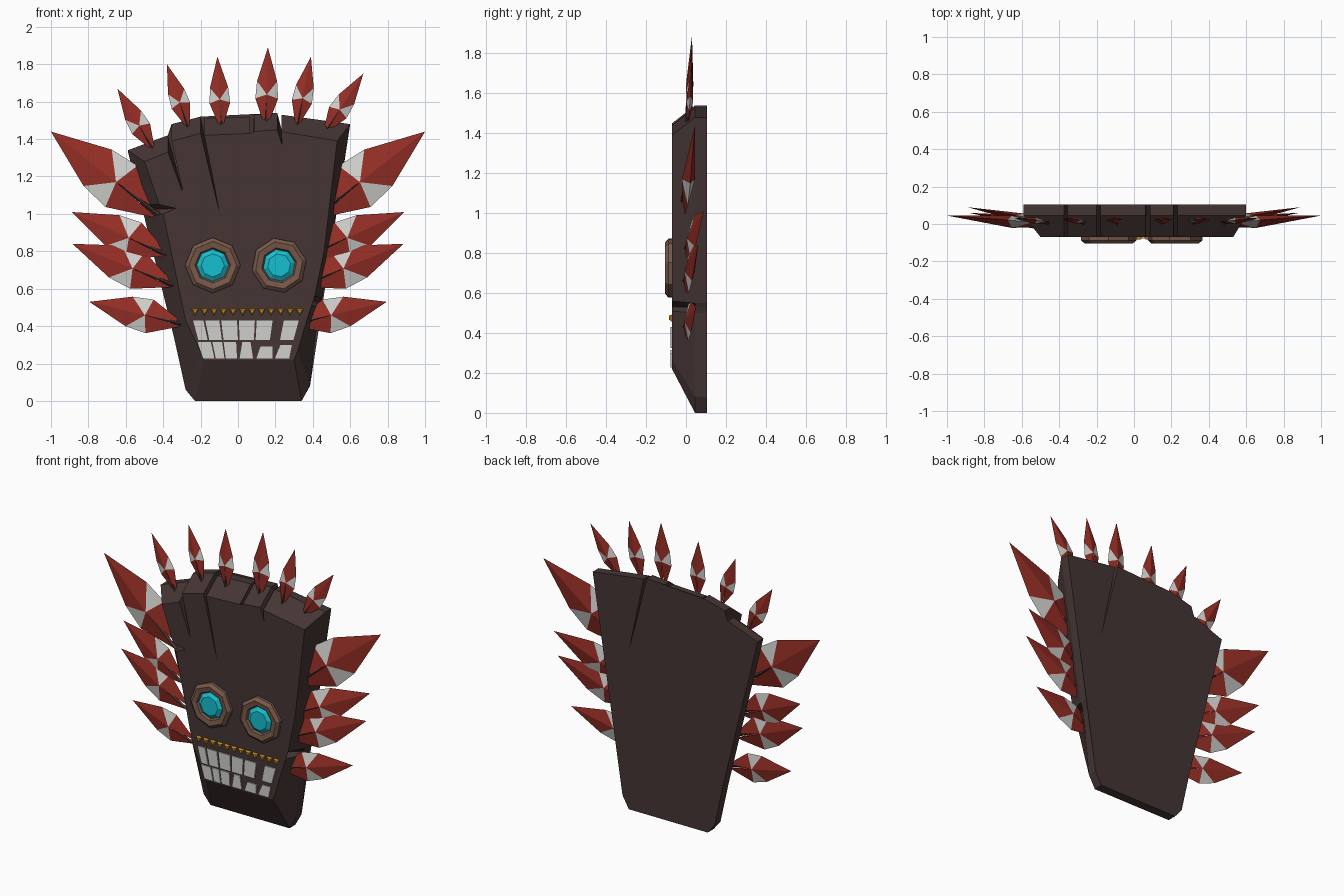
import bpy, bmesh, math
from mathutils import Vector

cube = bpy.data.objects.get("Cube")
if cube:
    bpy.data.objects.remove(cube, do_unlink=True)


def material(name, *rgb):
    mat = bpy.data.materials.new(name)
    mat.use_nodes = True
    color = (*rgb, 1)
    mat.diffuse_color = color
    mat.node_tree.nodes["Principled BSDF"].inputs["Base Color"].default_value = color
    return mat


DARK = material("dark wood", .058, .036, .034)
RED = material("feather red", .3, .027, .019)
WHITE = material("bone white", .62, .62, .6)
WOOD = material("light wood", .19, .1, .07)
CYAN = material("gem cyan", .008, .52, .62)
GOLD = material("gold", .62, .29, .02)


def finish(name, bm, *mats):
    bmesh.ops.recalc_face_normals(bm, faces=bm.faces)
    mesh = bpy.data.meshes.new(name)
    bm.to_mesh(mesh)
    bm.free()
    for mat in mats:
        mesh.materials.append(mat)
    obj = bpy.data.objects.new(name, mesh)
    bpy.context.scene.collection.objects.link(obj)
    return obj


def loft(name, rings, *mats):
    """Skin rings of equal length and cap both ends."""
    bm = bmesh.new()
    loops = [[bm.verts.new(p) for p in ring] for ring in rings]
    count = len(loops[0])
    for a, b in zip(loops, loops[1:]):
        for i in range(count):
            j = (i + 1) % count
            bm.faces.new((a[i], a[j], b[j], b[i]))
    caps = [bm.faces.new(loops[0]), bm.faces.new(loops[-1])]
    bmesh.ops.triangulate(bm, faces=caps)
    return finish(name, bm, *mats)


# Board outline: back corner and matching front corner, (x, z) each
lower_left = [((-.23, 0), (-.18, .22)), ((-.28, .06), (-.2, .27)),
              ((-.34, .33), (-.28, .43)), ((-.5, .98), (-.4, 1)),
              ((-.51, 1.02), (-.33, 1.03)), ((-.52, 1.05), (-.42, 1.05)),
              ((-.59, 1.34), (-.5, 1.28))]
lower_right = [((.6, 1.48), (.53, 1.39)), ((.5, .86), (.46, .8)),
               ((.45, .55), (.41, .56)), ((.44, .53), (.31, .53)),
               ((.43, .5), (.39, .51)), ((.385, .08), (.32, .27)),
               ((.34, 0), (.3, .22))]
# Each crack: left lip, deepest point, right lip
cracks = [((-.375, 1.42), (-.29, 1.1), (-.355, 1.48)),
          ((-.2, 1.52), (-.1, 1.01), (-.18, 1.51)),
          ((.062, 1.52), (.063, 1.02), (.085, 1.53)),
          ((.21, 1.54), (.34, 1.03), (.232, 1.53))]
outline = list(lower_left)
for left, deep, right in cracks:
    outline += [(left, (left[0], left[1] - .09)), (deep, deep),
                (right, (right[0], right[1] - .09))]
outline += lower_right


def board_ring(side, y):
    return [(pair[side][0], y, pair[side][1]) for pair in outline]


loft("mask_board", [board_ring(0, .105), board_ring(0, .045), board_ring(1, -.07)], DARK)


# Feathers: a flattened leaf with red tip and stem and white shoulders
def feather(name, base, tip, width):
    base, tip = Vector(base), Vector(tip)
    axis = tip - base
    length = axis.length
    across = axis.cross(Vector((0, 1, 0))).normalized() * length * width
    depth = Vector((0, length * .045, 0))
    bm = bmesh.new()

    def point(along, side=0, lift=0):
        return bm.verts.new(base + axis * along + across * side + depth * lift)

    end = point(1)
    mids = [point(.4, 0, 1), point(.4, 0, -1)]
    for side in (-1, 1):
        shoulder = point(.57, side * .88)
        hip = point(.35, side)
        root = point(0, side * .12)
        for mid in mids:
            bm.faces.new((end, shoulder, mid))
            bm.faces.new((shoulder, hip, mid)).material_index = 1
            bm.faces.new((hip, root, mid))
    finish(name, bm, RED, WHITE)
    # Dark quill along the lower part
    bm = bmesh.new()
    bmesh.ops.create_cone(bm, segments=4, radius1=length * .02, radius2=length * .004,
                          depth=length * .42, cap_ends=True)
    turn = axis.to_track_quat('Z', 'Y').to_matrix()
    bmesh.ops.rotate(bm, matrix=turn, verts=bm.verts)
    bmesh.ops.translate(bm, vec=base + axis * .17 - depth * .5, verts=bm.verts)
    finish(name + "_quill", bm, DARK)


crown = [(-.645, 1.67, -.45, 1.34), (-.38, 1.8, -.265, 1.46), (-.11, 1.84, -.09, 1.46),
         (.16, 1.89, .15, 1.47), (.39, 1.84, .315, 1.47), (.67, 1.75, .46, 1.43)]
for i, (tx, tz, bx, bz) in enumerate(crown):
    feather(f"crown_feather_{i + 1}", (bx, .01, bz), (tx, .03, tz), .145)

sides = [(1, 1.44, .42, .99, .045, .19), (.89, 1.01, .38, .78, .09, .18),
         (.885, .84, .35, .62, .06, .18), (.795, .53, .3, .41, .05, .18)]
for label, sign in (("left", 1), ("right", -1)):
    for i, (tx, tz, bx, bz, ty, width) in enumerate(sides):
        feather(f"{label}_feather_{i + 1}", (sign * bx, -.01, bz), (sign * tx, ty, tz), width)


# Eyes: octagonal wooden frames with faceted gems
def octagon(x, z, radius, y, spin):
    angles = [spin + math.tau * k / 8 for k in range(8)]
    return [(x + radius * math.cos(a), y, z + radius * math.sin(a)) for a in angles]


for label, x, spin in (("right", -.135, 0), ("left", .22, .2)):
    def stack(name, steps, mat):
        loft(name, [octagon(x, .725, r, y, spin) for r, y in steps], mat)
    stack(label + "_eye_frame", [(.148, -.05), (.148, -.088), (.128, -.105),
                                 (.095, -.1), (.084, -.08)], WOOD)
    stack(label + "_eye_gem", [(.086, -.07), (.086, -.088), (.062, -.104)], CYAN)


# Gold spikes above the mouth
count = 12
pitch = .61 / count
for i in range(count):
    x = -.255 + pitch * (i + .5)
    corners = ((x - pitch * .48, .495), (x + pitch * .48, .495), (x, .452))
    middle = (x, .48)
    front = [((cx + x) / 2, -.084, (cz + middle[1]) / 2) for cx, cz in corners]
    loft(f"gold_spike_{i + 1}", [[(cx, -.065, cz) for cx, cz in corners], front], GOLD)


# Teeth: thin plates that lean towards the middle of the mouth
def tooth(name, left, right, top, bottom, pinch=0):
    def lean(x):
        return x + (.04 - x) * .1
    corners = [(left + pinch, top), (right - pinch, top),
               (lean(right), bottom), (lean(left), bottom)]
    loft(name, [[(x, y, z) for x, z in corners] for y in (-.068, -.077)], WHITE)


upper = [(-.24, -.185), (-.175, -.1), (-.09, -.005), (.005, .09), (.1, .185), (.245, .325)]
for i, (left, right) in enumerate(upper):
    tooth(f"upper_tooth_{i + 1}", left, right, .43, .325)
lower = [(-.215, -.145, .315, 0), (-.137, -.085, .315, 0), (-.077, -.01, .315, 0),
         (.005, .085, .315, .018), (.105, .2, .29, .015), (.215, .3, .3, .012)]
for i, (left, right, top, pinch) in enumerate(lower):
    tooth(f"lower_tooth_{i + 1}", left, right, top, .228, pinch)
